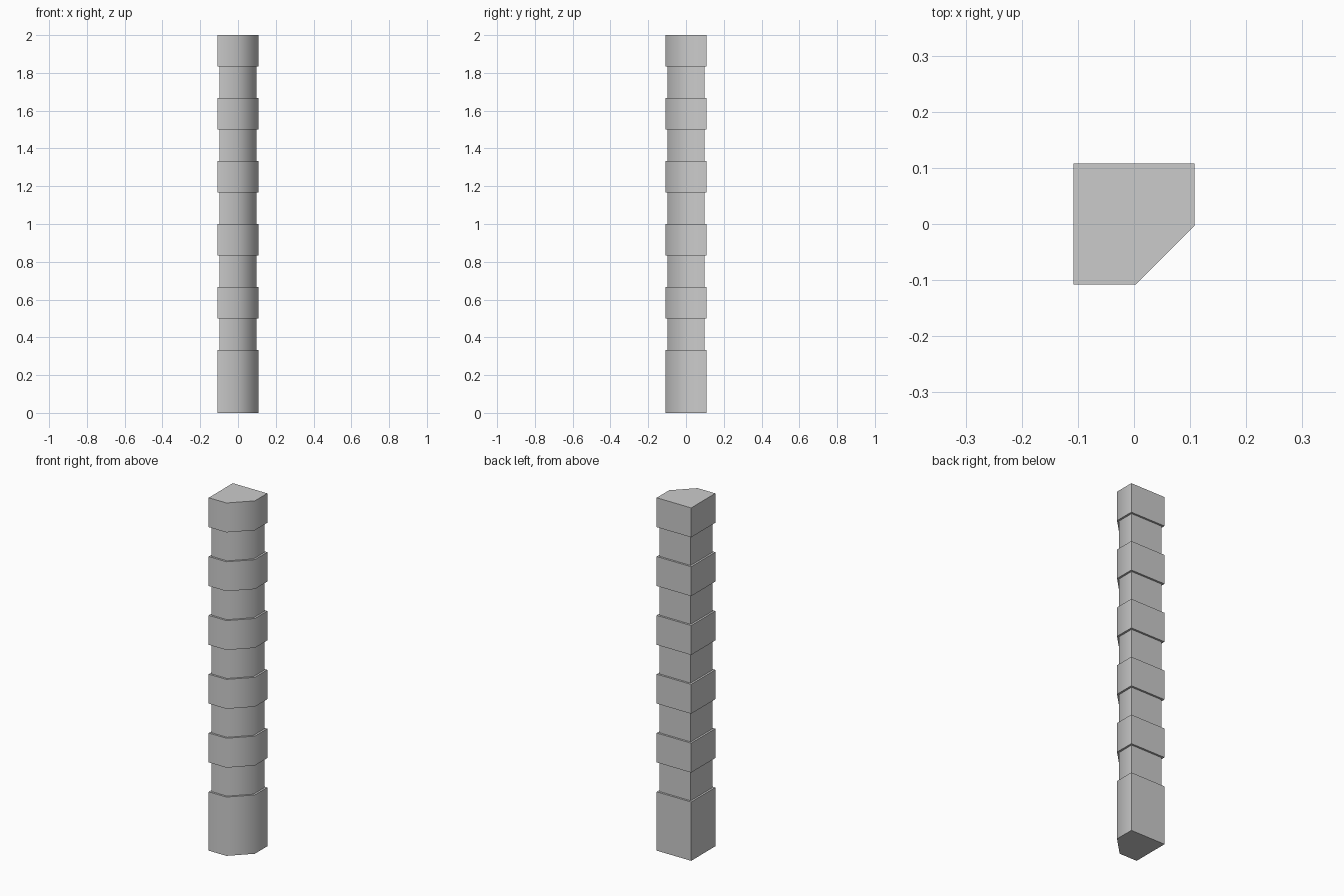
import bpy, bmesh, math

if "Cube" in bpy.data.objects:
    bpy.data.objects.remove(bpy.data.objects["Cube"])


def section(half, cut):
    """Square outline with one corner (front right) chamfered."""
    return [(-half, -half), (cut, -half), (half, -cut), (half, half), (-half, half)]


BAND = section(0.108, 0.003)
CORE = section(0.097, -0.001)
STEP = 1 / 6

# Rings from bottom to top: tall base, then alternating recesses and bands
levels = [(0, BAND), (2 * STEP, BAND)]
for i in range(2, 12, 2):
    levels += [(i * STEP, CORE), ((i + 1) * STEP, CORE),
               ((i + 1) * STEP, BAND), ((i + 2) * STEP, BAND)]
levels.append((2.0, CORE))  # inset outline on the top face

bm = bmesh.new()
rings = [[bm.verts.new((x, y, z)) for x, y in outline] for z, outline in levels]

# Side walls and ledges
for low, high in zip(rings, rings[1:]):
    for i in range(5):
        j = (i + 1) % 5
        bm.faces.new((low[i], low[j], high[j], high[i]))

# Caps
bm.faces.new(rings[0][::-1])
bm.faces.new(rings[-1])

mesh = bpy.data.meshes.new("banded_pillar")
bm.to_mesh(mesh)
bm.free()
pillar = bpy.data.objects.new("banded_pillar", mesh)
bpy.context.collection.objects.link(pillar)

# Soft chamfer, crisp right-angle edges
bpy.context.view_layer.objects.active = pillar
pillar.select_set(True)
bpy.ops.object.shade_smooth_by_angle(angle=math.radians(60))
